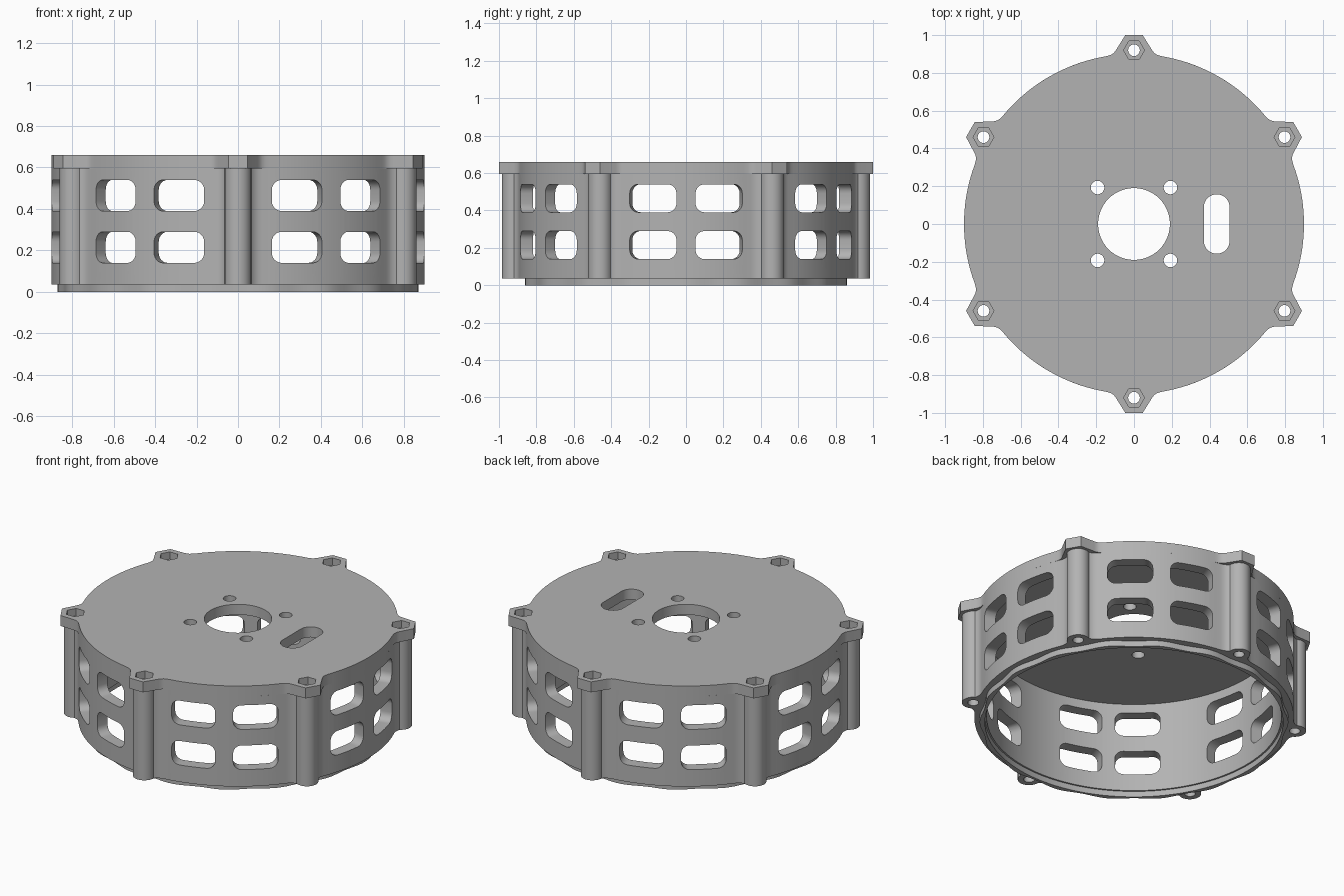
import bpy, bmesh, math
from mathutils import Vector, Matrix

cube = bpy.data.objects.get("Cube")
if cube:
    bpy.data.objects.remove(cube, do_unlink=True)

TAU = math.tau
R, LUG_R = 0.9, 0.92
Z_RIM, Z_CAP, Z_TOP = 0.035, 0.595, 0.66
LUG_ANGLES = [math.radians(30 + 60 * k) for k in range(6)]

grey = bpy.data.materials.new("plain grey")
grey.use_nodes = True
grey.diffuse_color = (0.45, 0.45, 0.45, 1)
grey.node_tree.nodes["Principled BSDF"].inputs["Base Color"].default_value = grey.diffuse_color


def polar(r, a):
    return Vector((r * math.cos(a), r * math.sin(a)))


def make_object(name, bm):
    bmesh.ops.recalc_face_normals(bm, faces=bm.faces)
    mesh = bpy.data.meshes.new(name)
    bm.to_mesh(mesh)
    bm.free()
    mesh.materials.append(grey)
    obj = bpy.data.objects.new(name, mesh)
    bpy.context.collection.objects.link(obj)
    return obj


def add_prism(bm, outline, z0, z1, matrix=Matrix()):
    """Solid extrusion of a 2D outline."""
    low = [bm.verts.new(matrix @ Vector((p[0], p[1], z0))) for p in outline]
    high = [bm.verts.new(matrix @ Vector((p[0], p[1], z1))) for p in outline]
    bm.faces.new(low[::-1])
    bm.faces.new(high)
    for i in range(len(low)):
        j = (i + 1) % len(low)
        bm.faces.new((low[i], low[j], high[j], high[i]))


def make_ring(name, outline, inner_r, z0, z1):
    """Open ring whose bore is round and whose outside follows the outline."""
    bm = bmesh.new()
    inner = [p.normalized() * inner_r for p in outline]
    loops = [[bm.verts.new((p.x, p.y, z)) for p in pts]
             for pts, z in ((outline, z0), (outline, z1), (inner, z1), (inner, z0))]
    n = len(outline)
    for k in range(4):
        a, b = loops[k], loops[(k + 1) % 4]
        for i in range(n):
            j = (i + 1) % n
            bm.faces.new((a[i], a[j], b[j], b[i]))
    return make_object(name, bm)


def circle(r, n, cx=0, cy=0):
    return [polar(r, TAU * i / n) + Vector((cx, cy)) for i in range(n)]


def rounded_rect(w, h, r, n=6):
    """Rounded rectangle centred on the origin."""
    pts = []
    for k, (sx, sy) in enumerate(((1, 1), (-1, 1), (-1, -1), (1, -1))):
        centre = Vector((sx * (w / 2 - r), sy * (h / 2 - r)))
        pts += [centre + polar(r, (k + i / n) * TAU / 4) for i in range(n + 1)]
    return pts


def lugged_outline(half):
    """Circle with six lugs; half is one side of a lug as (sideways, outward)."""
    profile = half + [(-t, r) for t, r in reversed(half) if t > 1e-4]
    edge = math.atan2(half[0][0], half[0][1])
    pts = []
    for a in LUG_ANGLES:
        side = Vector((math.sin(a), -math.cos(a)))
        pts += [polar(r, a) + side * t for t, r in profile]
        steps = 20
        span = TAU / 6 - 2 * edge
        pts += [polar(R, a + edge + span * i / steps) for i in range(1, steps)]
    return pts


def cut(obj, *cutters):
    bpy.context.view_layer.objects.active = obj
    for c in cutters:
        mod = obj.modifiers.new("cut", "BOOLEAN")
        mod.operation, mod.solver, mod.object = "DIFFERENCE", "EXACT", c
        bpy.ops.object.modifier_apply(modifier=mod.name)


# Lug sections: round screw column with fillets, and hexagonal cap with fillets
column = [(0.115, 0.8926), (0.097, 0.897), (0.082, 0.904), (0.071, 0.913)]
column += [(0.064 * math.cos(i * TAU / 32), LUG_R + 0.064 * math.sin(i * TAU / 32))
           for i in range(9)]
cap = [(0.15, 0.8874), (0.132, 0.892), (0.117, 0.898), (0.105, 0.908),
       (0.096, 0.92), (0.046, 1.0)]

# Main parts
side_wall = make_ring("side_wall", lugged_outline(column), 0.83, Z_RIM, Z_CAP)
bm = bmesh.new()
add_prism(bm, lugged_outline(cap), Z_CAP, Z_TOP)
top_plate = make_object("top_plate", bm)
scallops = [polar(0.8625 + 0.0075 * math.cos(18 * TAU * i / 216), TAU * i / 216)
            for i in range(216)]
bottom_rim = make_ring("bottom_rim", scallops, 0.84, 0, Z_RIM)

# Cutter: two rows of paired windows between the lugs
bm = bmesh.new()
for a in LUG_ANGLES:
    for offset in (-11.4, 11.4):
        turn = a + TAU / 12 + math.radians(offset)
        for z in (0.215, 0.465):
            frame = Matrix.Rotation(turn, 4, "Z") @ Matrix(
                ((0, 0, 1, 0), (1, 0, 0, 0), (0, 1, 0, z), (0, 0, 0, 1)))
            add_prism(bm, rounded_rect(0.255, 0.15, 0.048), 0.7, 1.0, frame)
windows = make_object("window_cutter", bm)

# Cutter: screw holes, centre bore, four small holes and slot
bm = bmesh.new()
for a in LUG_ANGLES:
    add_prism(bm, circle(0.031, 24, *polar(LUG_R, a)), -0.1, 0.8)
add_prism(bm, circle(0.19, 64), 0.4, 0.8)
for x in (-0.193, 0.193):
    for y in (-0.193, 0.193):
        add_prism(bm, circle(0.036, 24, x, y), 0.4, 0.8)
add_prism(bm, rounded_rect(0.136, 0.314, 0.0675, 10), 0.4, 0.8,
          Matrix.Translation((0.438, 0, 0)))
holes = make_object("hole_cutter", bm)

# Cutter: hexagonal nut pockets
bm = bmesh.new()
for a in LUG_ANGLES:
    add_prism(bm, circle(0.055, 6, *polar(LUG_R, a)), Z_TOP - 0.045, 0.8)
pockets = make_object("pocket_cutter", bm)

cut(side_wall, windows, holes)
cut(top_plate, holes, pockets)
for c in (windows, holes, pockets):
    bpy.data.objects.remove(c, do_unlink=True)

# Smooth curved walls, crisp edges
bpy.ops.object.select_all(action="DESELECT")
for obj in (side_wall, top_plate, bottom_rim):
    obj.select_set(True)
bpy.context.view_layer.objects.active = side_wall
bpy.ops.object.shade_smooth_by_angle(angle=math.radians(28))
